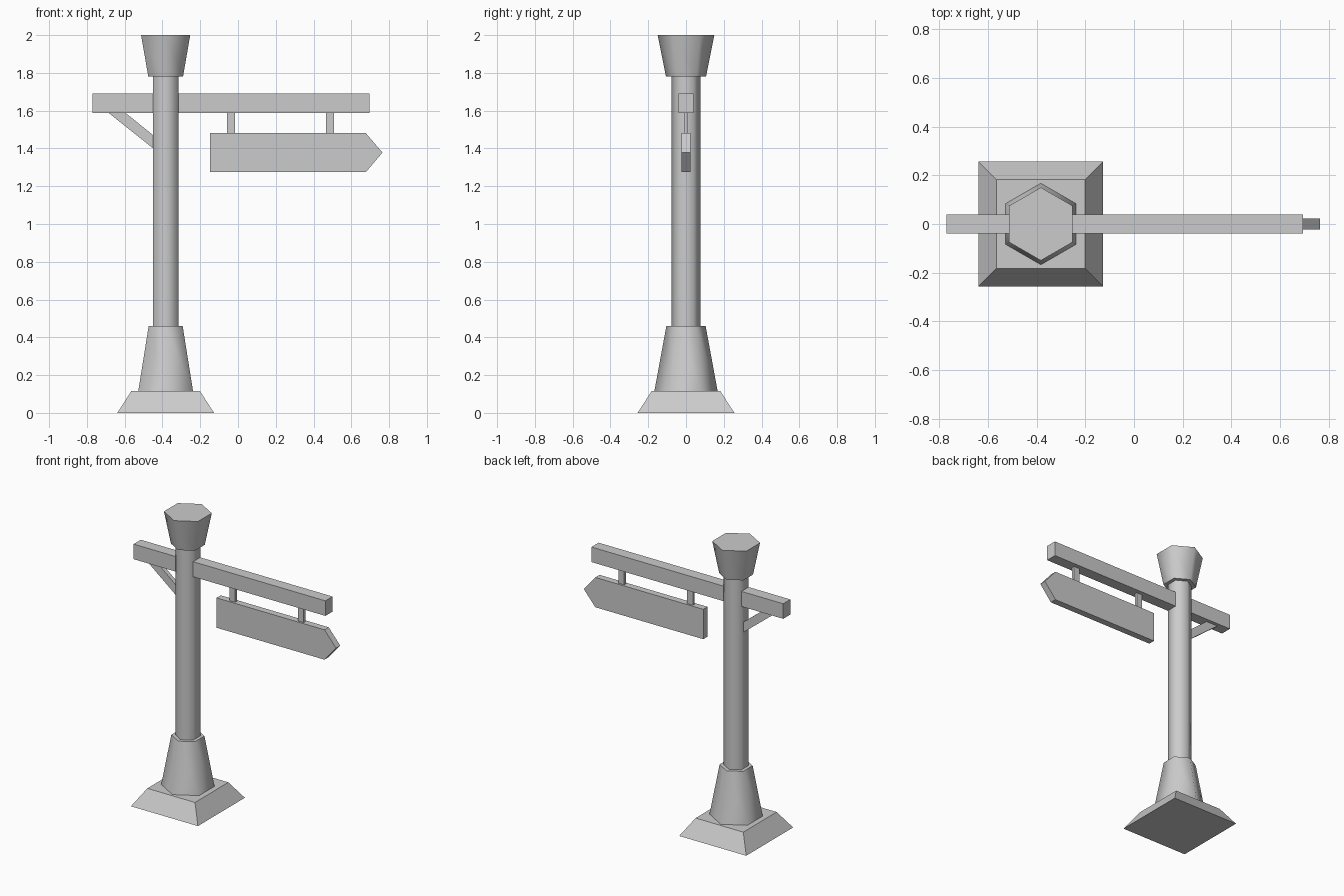
import bpy, bmesh
from math import radians, sqrt, cos, pi

if "Cube" in bpy.data.objects:
    bpy.data.objects.remove(bpy.data.objects["Cube"])

POST_X = -0.383


def tapered(name, sides, a0, a1, z0, z1, turn=0.0, smooth=False):
    """Tapered prism on the post axis; a0 and a1 are centre-to-flat distances."""
    k = 1 / cos(pi / sides)
    bpy.ops.mesh.primitive_cone_add(vertices=sides, radius1=a0 * k, radius2=a1 * k,
                                    depth=z1 - z0, location=(POST_X, 0, (z0 + z1) / 2),
                                    rotation=(0, 0, turn))
    ob = bpy.context.object
    ob.name = name
    if smooth:
        bpy.ops.object.shade_smooth_by_angle(angle=radians(65))
    return ob


def slab(name, outline, half_y):
    """Front-view (x, z) outline extruded through y."""
    bm = bmesh.new()
    face = bm.faces.new([bm.verts.new((x, -half_y, z)) for x, z in outline])
    ext = bmesh.ops.extrude_face_region(bm, geom=[face])
    verts = [v for v in ext["geom"] if isinstance(v, bmesh.types.BMVert)]
    bmesh.ops.translate(bm, verts=verts, vec=(0, 2 * half_y, 0))
    bmesh.ops.recalc_face_normals(bm, faces=bm.faces[:])
    me = bpy.data.meshes.new(name)
    bm.to_mesh(me)
    bm.free()
    ob = bpy.data.objects.new(name, me)
    bpy.context.collection.objects.link(ob)
    return ob


def bar(name, x0, x1, z0, z1, half_y):
    return slab(name, [(x0, z0), (x1, z0), (x1, z1), (x0, z1)], half_y)


# Square foot and hexagonal post
tapered("foot", 4, 0.256, 0.182, 0.0, 0.115, turn=radians(45))
tapered("pedestal", 6, 0.145, 0.09, 0.115, 0.46, smooth=True)
tapered("pole", 6, 0.0675, 0.0675, 0.46, 1.78, smooth=True)
tapered("cap", 6, 0.092, 0.13, 1.78, 2.0, smooth=True)

# Cross beam with diagonal brace
bar("beam", -0.77, 0.695, 1.588, 1.692, 0.039)
slab("brace", [(-0.685, 1.588), (-0.595, 1.588), (-0.449, 1.47), (-0.449, 1.40)], 0.015)

# Hanging arrow sign
for i, x in enumerate((-0.037, 0.487)):
    bar(f"hanger_{i + 1}", x - 0.022, x + 0.022, 1.48, 1.588, 0.01)
slab("arrow_sign", [(-0.148, 1.275), (0.677, 1.275), (0.765, 1.378),
                    (0.677, 1.481), (-0.148, 1.481)], 0.023)
